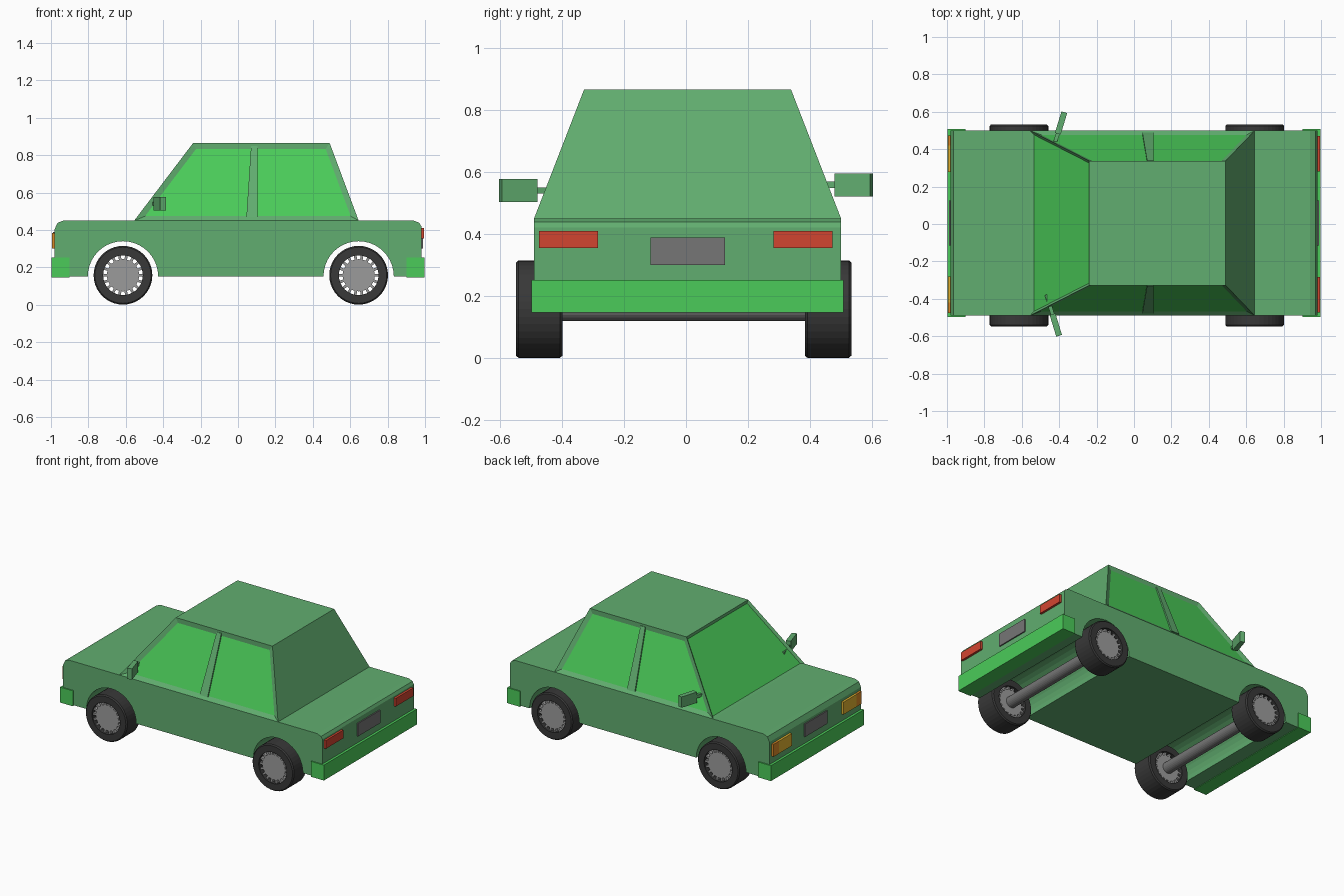
import bpy, bmesh
from math import sin, cos, pi, radians
from mathutils import Matrix, Vector

if "Cube" in bpy.data.objects:
    bpy.data.objects.remove(bpy.data.objects["Cube"])

YC = 0.005  # body centre line


def material(name, rgb):
    m = bpy.data.materials.new(name)
    m.diffuse_color = (*rgb, 1)
    m.use_nodes = True
    m.node_tree.nodes["Principled BSDF"].inputs["Base Color"].default_value = m.diffuse_color
    return m


PAINT = material("paint", (0.12, 0.42, 0.16))
GLASS = material("glass", (0.07, 0.6, 0.1))
RUBBER = material("rubber", (0.04, 0.04, 0.04))
METAL = material("metal", (0.33, 0.33, 0.33))
PLATE = material("plate", (0.18, 0.18, 0.18))
RED = material("red_lamp", (0.65, 0.06, 0.03))
AMBER = material("amber_lamp", (0.7, 0.25, 0.02))
YELLOW = material("yellow_lamp", (0.75, 0.45, 0.03))


def finish(name, bm, *mats):
    bmesh.ops.recalc_face_normals(bm, faces=bm.faces[:])
    me = bpy.data.meshes.new(name)
    bm.to_mesh(me)
    bm.free()
    for m in mats:
        me.materials.append(m)
    ob = bpy.data.objects.new(name, me)
    bpy.context.collection.objects.link(ob)
    return ob


def add_box(bm, lo, hi):
    lo, hi = Vector(lo), Vector(hi)
    m = Matrix.Translation((lo + hi) / 2) @ Matrix.Diagonal((*(hi - lo), 1))
    return bmesh.ops.create_cube(bm, size=1, matrix=m)["verts"]


def box(name, lo, hi, mat):
    bm = bmesh.new()
    add_box(bm, lo, hi)
    return finish(name, bm, mat)


def loft(bm, a, b):
    """Closed solid between two matching loops."""
    va, vb = [bm.verts.new(p) for p in a], [bm.verts.new(p) for p in b]
    n = len(a)
    bm.faces.new(va)
    bm.faces.new(vb[::-1])
    for i in range(n):
        j = (i + 1) % n
        bm.faces.new((va[i], vb[i], vb[j], va[j]))


def lathe(bm, profile, x, z, seg):
    """Revolve (radius, y) loop around an axis along y."""
    rings = [[bm.verts.new((x + r * cos(2 * pi * k / seg), y, z + r * sin(2 * pi * k / seg)))
              for r, y in profile] for k in range(seg)]
    n = len(profile)
    for k in range(seg):
        a, b = rings[k], rings[(k + 1) % seg]
        for i in range(n):
            j = (i + 1) % n
            bm.faces.new((a[i], a[j], b[j], b[i]))


def cylinder(bm, x, z, r, y0, y1, seg=32):
    ring = [(x + r * cos(2 * pi * k / seg), z + r * sin(2 * pi * k / seg)) for k in range(seg)]
    loft(bm, [(a, y0, c) for a, c in ring], [(a, y1, c) for a, c in ring])


# Lower body: side profile with both wheel arches, extruded across
WHEELS_X = (-0.615, 0.645)
WHEEL_Z = 0.158
profile = [(-0.98, 0.15)]
for cx in WHEELS_X:
    profile += [(cx - 0.188 * cos(pi * k / 20), 0.152 + 0.188 * sin(pi * k / 20)) for k in range(21)]
profile += [(0.98, 0.15), (0.98, 0.42), (0.97, 0.438), (0.94, 0.45),
            (-0.935, 0.45), (-0.965, 0.438), (-0.98, 0.405)]
bm = bmesh.new()
loft(bm, [(x, YC - 0.494, z) for x, z in profile], [(x, YC + 0.494, z) for x, z in profile])
finish("lower_body", bm, PAINT)

# Cabin: tapered block with inset windscreen and side windows
bm = bmesh.new()


def rect(x0, x1, h, z):
    return [(x0, YC - h, z), (x1, YC - h, z), (x1, YC + h, z), (x0, YC + h, z)]


loft(bm, rect(-0.555, 0.645, 0.494, 0.45), rect(-0.24, 0.49, 0.333, 0.865))
bmesh.ops.recalc_face_normals(bm, faces=bm.faces[:])
bm.normal_update()
sides = [f for f in bm.faces if abs(f.normal.y) > 0.5]
screen = [f for f in bm.faces if f.normal.x < -0.5]
for faces, t in ((sides, 0.03), (screen, 0.016)):
    bmesh.ops.inset_individual(bm, faces=faces, thickness=t, depth=-0.012, use_even_offset=True)
    for f in faces:
        f.material_index = 1
finish("cabin", bm, PAINT, GLASS)

# Door pillars lying in the side window recesses
for s, side in ((-1, "right"), (1, "left")):
    def pt(x, z, d):
        return (x, YC + s * (0.494 - (z - 0.45) * 0.388 - d), z)
    quad = [(0.045, 0.47), (0.105, 0.47), (0.105, 0.85), (0.07, 0.85)]
    bm = bmesh.new()
    loft(bm, [pt(x, z, 0.003) for x, z in quad], [pt(x, z, 0.03) for x, z in quad])
    finish(side + "_door_pillar", bm, PAINT)

# Bumpers, number plates and lamps
for s, end in ((-1, "front"), (1, "rear")):
    def slab(name, y0, y1, z0, z1, xin, xout, mat):
        box(name, (min(s * xin, s * xout), y0, z0), (max(s * xin, s * xout), y1, z1), mat)
    slab(end + "_bumper", YC - 0.502, YC + 0.502, 0.147, 0.252, 0.90, 0.997, GLASS)
    slab(end + "_plate", -0.115, 0.125, 0.30, 0.388, 0.97, 0.988, PLATE)
    for t, side in ((-1, "right"), (1, "left")):
        def lamp(name, a, b, z0, z1, mat):
            ys = sorted((YC - 0.006 + t * a, YC - 0.006 + t * b))
            slab(f"{end}_{side}_{name}", *ys, z0, z1, 0.97, 0.995, mat)
        if s > 0:
            lamp("tail_lamp", 0.283, 0.472, 0.354, 0.41, RED)
        else:
            lamp("headlamp", 0.28, 0.42, 0.30, 0.385, YELLOW)
            lamp("indicator", 0.42, 0.475, 0.30, 0.385, AMBER)

# Wheels: tyre, hub disc with a ring of short spokes, and axles
for cx, end in zip(WHEELS_X, ("front", "rear")):
    for y0, y1, side in ((-0.547, -0.398, "right"), (0.383, 0.532, "left")):
        bm = bmesh.new()
        lathe(bm, [(0.106, y0), (0.15, y0), (0.157, y0 + 0.008), (0.157, y1 - 0.008),
                   (0.15, y1), (0.106, y1)], cx, WHEEL_Z, 40)
        finish(f"{end}_{side}_tyre", bm, RUBBER)
        bm = bmesh.new()
        h0, h1 = y0 + 0.012, y1 - 0.012
        cylinder(bm, cx, WHEEL_Z, 0.086, h0, h1)
        for k in range(18):
            vs = add_box(bm, (0.08, h0, -0.007), (0.109, h1, 0.007))
            m = Matrix.Translation((cx, 0, WHEEL_Z)) @ Matrix.Rotation(2 * pi * k / 18, 4, 'Y')
            bmesh.ops.transform(bm, matrix=m, verts=vs)
        finish(f"{end}_{side}_rim", bm, METAL)
    bm = bmesh.new()
    cylinder(bm, cx, WHEEL_Z, 0.038, -0.45, 0.44, 24)
    finish(end + "_axle", bm, PLATE)

# Door mirrors: swept-back housing on a short arm
for s, side, x, z in ((-1, "right", -0.418, 0.54), (1, "left", -0.39, 0.558)):
    bm = bmesh.new()
    add_box(bm, (-0.016, -0.06, -0.037), (0.016, 0.06, 0.037))
    add_box(bm, (-0.01, -s * 0.11 - 0.05, -0.01), (0.01, -s * 0.11 + 0.06, 0.01))
    m = Matrix.Translation((x, s * 0.54, z)) @ Matrix.Rotation(radians(-s * 17), 4, 'Z')
    bmesh.ops.transform(bm, matrix=m, verts=bm.verts[:])
    finish(side + "_mirror", bm, PAINT)
